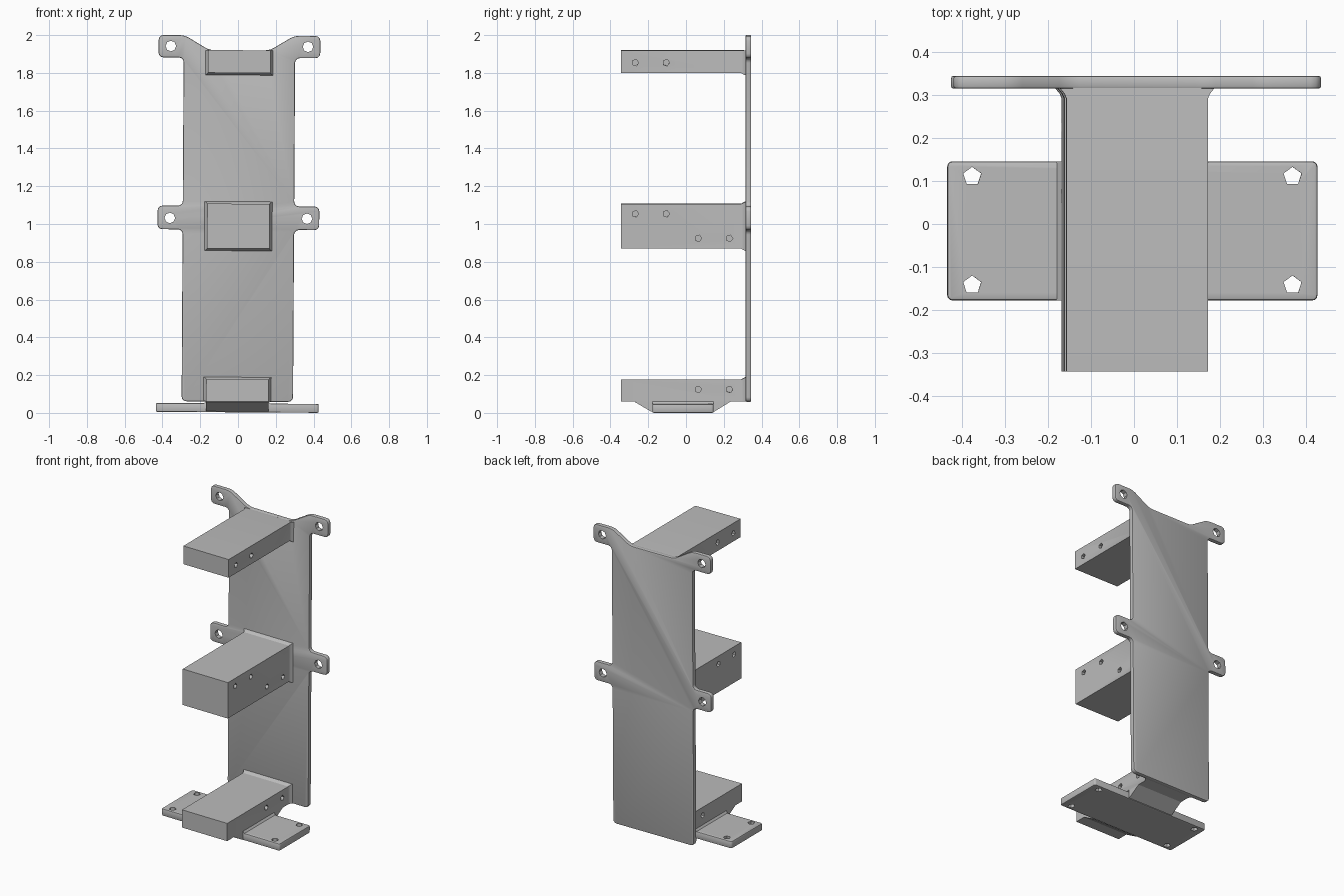
import bpy, bmesh, math
from mathutils import Matrix, Vector

cube = bpy.data.objects.get("Cube")
if cube:
    bpy.data.objects.remove(cube)

grey = bpy.data.materials.new("matte_grey")
grey.use_nodes = True
colour = (0.5, 0.5, 0.5, 1)
grey.diffuse_color = colour
grey.node_tree.nodes["Principled BSDF"].inputs["Base Color"].default_value = colour

# the whole bracket leans very slightly sideways
LEAN = Matrix.Translation((-0.004, 0, 0)) @ Matrix.Rotation(0.006, 4, 'Y')


def finish(name, bm):
    bmesh.ops.recalc_face_normals(bm, faces=bm.faces)
    mesh = bpy.data.meshes.new(name)
    bm.to_mesh(mesh)
    bm.free()
    mesh.materials.append(grey)
    obj = bpy.data.objects.new(name, mesh)
    bpy.context.collection.objects.link(obj)
    return obj


def prism(name, outline, direction, rounding=0, segments=3):
    """Extrude a flat outline, optionally rounding its corners first."""
    bm = bmesh.new()
    bm.faces.new([bm.verts.new(p) for p in outline])
    if rounding:
        bmesh.ops.bevel(bm, geom=bm.verts[:], offset=rounding, segments=segments,
                        profile=0.5, affect='VERTICES')
    ext = bmesh.ops.extrude_face_region(bm, geom=bm.faces[:])
    moved = [g for g in ext["geom"] if isinstance(g, bmesh.types.BMVert)]
    bmesh.ops.translate(bm, verts=moved, vec=direction)
    return finish(name, bm)


def loft(name, rings):
    """Skin rectangles given as (y, half width, bottom, top)."""
    bm = bmesh.new()
    loops = [[bm.verts.new(p) for p in ((-w, y, lo), (w, y, lo), (w, y, hi), (-w, y, hi))]
             for y, w, lo, hi in rings]
    for a, b in zip(loops, loops[1:]):
        for i in range(4):
            j = (i + 1) % 4
            bm.faces.new((a[i], a[j], b[j], b[i]))
    bm.faces.new(loops[0])
    bm.faces.new(loops[-1])
    return finish(name, bm)


def apply(obj, mod):
    bpy.ops.object.select_all(action='DESELECT')
    bpy.context.view_layer.objects.active = obj
    obj.select_set(True)
    bpy.ops.object.modifier_apply(modifier=mod.name)


def soften(obj, width):
    mod = obj.modifiers.new("soft_edges", 'BEVEL')
    mod.width, mod.segments = width, 2
    mod.limit_method, mod.angle_limit = 'ANGLE', math.radians(50)
    apply(obj, mod)


def drill(obj, points, axis, radius, depth, sides):
    """Cut a set of holes centred on the given points."""
    bm = bmesh.new()
    turn = Vector((0, 0, 1)).rotation_difference(Vector(axis)).to_matrix().to_4x4()
    for p in points:
        bmesh.ops.create_cone(bm, cap_ends=True, segments=sides, radius1=radius, radius2=radius,
                              depth=depth, matrix=Matrix.Translation(p) @ turn)
    cutter = finish("hole_cutter", bm)
    cutter.hide_render = True
    mod = obj.modifiers.new("holes", 'BOOLEAN')
    mod.operation, mod.solver, mod.object = 'DIFFERENCE', 'EXACT', cutter
    apply(obj, mod)
    bpy.data.objects.remove(cutter)


parts = []

# Back plate with four mounting ears
half = [(0.295, 0.06), (0.295, 0.97), (0.428, 0.97), (0.428, 1.095), (0.295, 1.095),
        (0.295, 1.88), (0.428, 1.88), (0.428, 1.998), (0.29, 1.998), (0.16, 1.92)]
outline = half + [(-x, z) for x, z in reversed(half)]
plate = prism("back_plate", [(x, 0.315, z) for x, z in outline], (0, 0.03, 0), 0.025)
soften(plate, 0.006)
ears = [(s * 0.363, 0.33, z) for s in (-1, 1) for z in (1.03, 1.94)]
drill(plate, ears, (0, 1, 0), 0.028, 0.2, 8)
parts.append(plate)

# Three support arms, flared where they meet the plate, with blind screw holes
W = 0.165
FRONT, REAR = (-0.268, -0.105), (0.065, 0.23)
arms = [("top_arm", 1.80, 1.92, [(y, 1.855) for y in FRONT]),
        ("middle_arm", 0.87, 1.107, [(y, 1.055) for y in FRONT] + [(y, 0.925) for y in REAR]),
        ("bottom_arm", 0.06, 0.177, [(y, 0.125) for y in REAR])]
for name, lo, hi, holes in arms:
    flare_lo, flare_hi = max(lo - 0.014, 0.062), min(hi + 0.014, 1.918)
    arm = loft(name, [(-0.344, W, lo, hi), (0.293, W, lo, hi),
                      (0.304, W + 0.005, (lo + flare_lo) / 2, (hi + flare_hi) / 2),
                      (0.32, W + 0.018, flare_lo, flare_hi)])
    points = [(s * W, y, z) for s in (-1, 1) for y, z in holes]
    drill(arm, points, (1, 0, 0), 0.018, 0.12, 5)
    parts.append(arm)

# Sloped block joining the bottom arm to the foot
profile = [(-0.27, 0.07), (-0.27, 0.058), (-0.185, 0.008), (0.15, 0.008), (0.235, 0.06), (0.235, 0.07)]
parts.append(prism("foot_gusset", [(-W, y, z) for y, z in profile], (2 * W, 0, 0)))

# Foot plate with four screw holes
foot = prism("foot_plate", [(x, y, 0.003) for x, y in
             ((-0.431, -0.178), (0.431, -0.178), (0.431, 0.146), (-0.431, 0.146))],
             (0, 0, 0.047), 0.012)
soften(foot, 0.006)
corners = [(s * 0.373, y, 0.03) for s in (-1, 1) for y in (-0.142, 0.111)]
drill(foot, corners, (0, 0, 1), 0.022, 0.2, 5)
parts.append(foot)

# Small weld fillets along the arm on top of the foot
for side, label in ((-1, "right"), (1, "left")):
    tri = [(side * W, -0.178, 0.048), (side * (W + 0.012), -0.178, 0.048), (side * W, -0.178, 0.062)]
    parts.append(prism(label + "_foot_fillet", tri, (0, 0.324, 0)))

for obj in parts:
    obj.data.transform(LEAN)
    bpy.ops.object.select_all(action='DESELECT')
    bpy.context.view_layer.objects.active = obj
    obj.select_set(True)
    bpy.ops.object.shade_smooth_by_angle(angle=math.radians(30))
